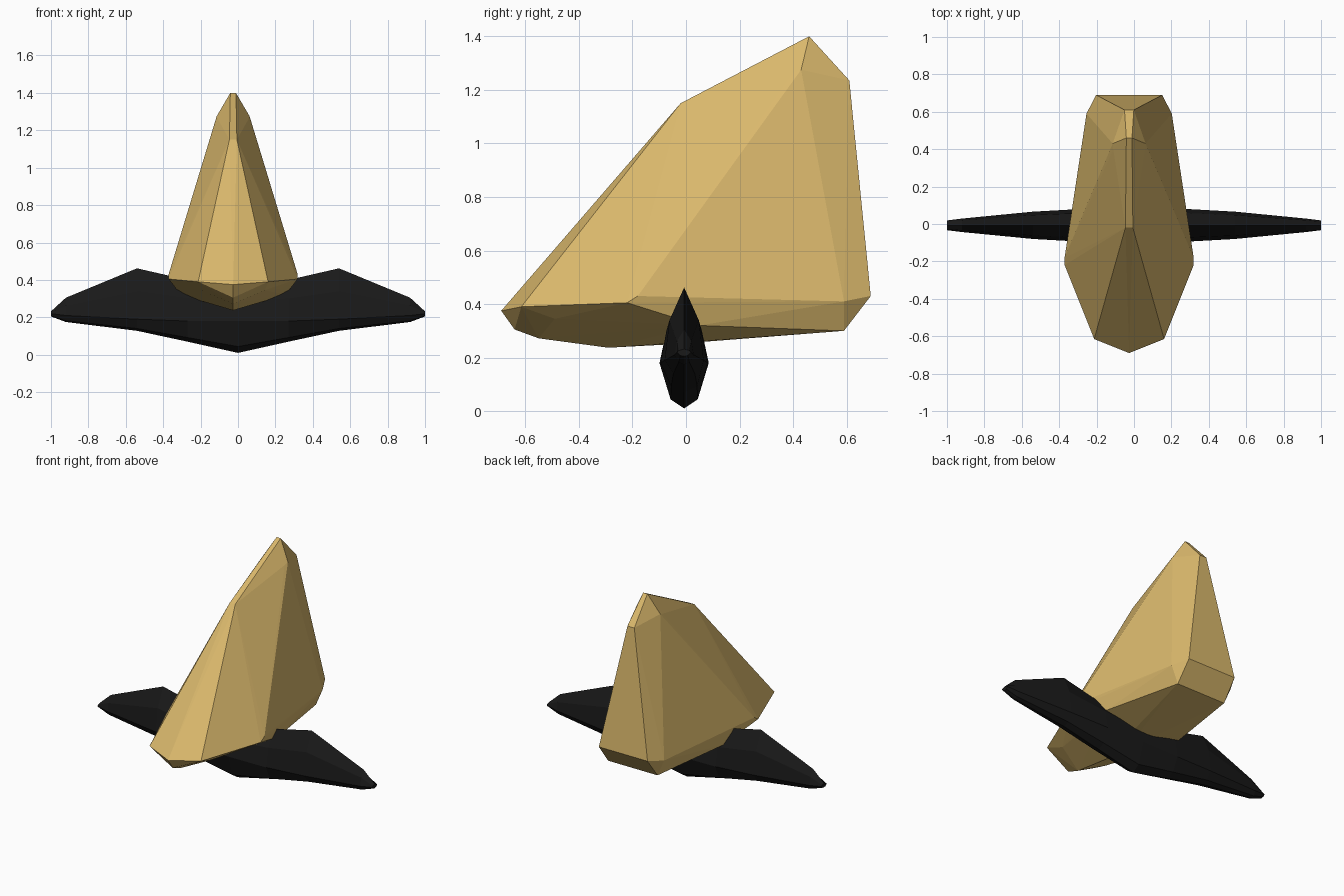
import bpy, bmesh
from mathutils import Vector

if "Cube" in bpy.data.objects:
    bpy.data.objects.remove(bpy.data.objects["Cube"])


def material(name, color):
    m = bpy.data.materials.new(name)
    m.diffuse_color = (*color, 1)
    m.use_nodes = True
    m.node_tree.nodes["Principled BSDF"].inputs["Base Color"].default_value = m.diffuse_color
    return m


tan = material("tan", (0.70, 0.48, 0.15))
brown = material("brown", (0.27, 0.07, 0.015))
black = material("black", (0.010, 0.010, 0.010))


def finish(bm, name, mats):
    bmesh.ops.recalc_face_normals(bm, faces=bm.faces)
    me = bpy.data.meshes.new(name)
    bm.to_mesh(me)
    bm.free()
    for m in mats:
        me.materials.append(m)
    ob = bpy.data.objects.new(name, me)
    bpy.context.collection.objects.link(ob)
    return ob


# Faceted cone-like shell: hull of mirrored (half width, y, z) corners
CX = -0.026
shell = [
    (0.015, 0.46, 1.40), (0.085, 0.40, 1.265), (0.088, 0.43, 1.275),   # peak
    (0.02, -0.02, 1.15), (0.025, 0.61, 1.235),                         # front / back shoulders
    (0, -0.69, 0.375), (0.187, -0.615, 0.39), (0, -0.64, 0.305),       # nose lip
    (0.225, -0.48, 0.395), (0.345, -0.22, 0.405), (0.345, -0.18, 0.43),  # side rim
    (0.28, 0.05, 0.32), (0.228, 0.59, 0.41),                           # flank
    (0.177, 0.69, 0.43), (0.18, 0.59, 0.30), (0, 0.06, 0.26),          # tail
]
# Brown underside panel corners
panel = [(0, -0.55, 0.272), (0.17, -0.49, 0.345), (0.25, -0.25, 0.352),
         (0.25, -0.04, 0.322), (0, -0.29, 0.237), (0, -0.05, 0.25)]


def add_mirrored(bm, pts):
    out = []
    for x, y, z in pts:
        for s in ((1, -1) if x else (1,)):
            out.append(bm.verts.new((CX + s * x, y, z)))
    return out


bm = bmesh.new()
add_mirrored(bm, shell)
panel_co = [v.co.copy() for v in add_mirrored(bm, panel)]
res = bmesh.ops.convex_hull(bm, input=bm.verts)
loose = [v for v in bm.verts if not v.link_faces]
bmesh.ops.delete(bm, geom=loose, context='VERTS')
for f in bm.faces:
    if all(any((v.co - c).length < 1e-4 for c in panel_co) for v in f.verts):
        f.material_index = 1
finish(bm, "shell", [tan, brown])

# Dark cross wing: loft of eight-sided sections (x, half depth, bottom, middle, top)
half = [(0, 0.092, 0.01, 0.18, 0.36), (0.27, 0.088, 0.07, 0.18, 0.40),
        (0.54, 0.073, 0.128, 0.19, 0.462), (0.92, 0.036, 0.175, 0.21, 0.305),
        (1.0, 0.026, 0.205, 0.22, 0.232)]
stations = [(-x, *r) for x, *r in reversed(half[1:])] + half

bm = bmesh.new()
rings = []
for x, w, zb, zm, zt in stations:
    low, high = zb + 0.2 * (zm - zb), zm + 0.55 * (zt - zm)
    sec = [(0, zb), (0.55 * w, low), (w, zm), (0.75 * w, high),
           (0, zt), (-0.75 * w, high), (-w, zm), (-0.55 * w, low)]
    rings.append([bm.verts.new((x, y - 0.007, z)) for y, z in sec])
for a, b in zip(rings, rings[1:]):
    for i in range(8):
        j = (i + 1) % 8
        bm.faces.new((a[i], a[j], b[j], b[i]))
bm.faces.new(rings[0])
bm.faces.new(rings[-1])
finish(bm, "cross_wing", [black])
